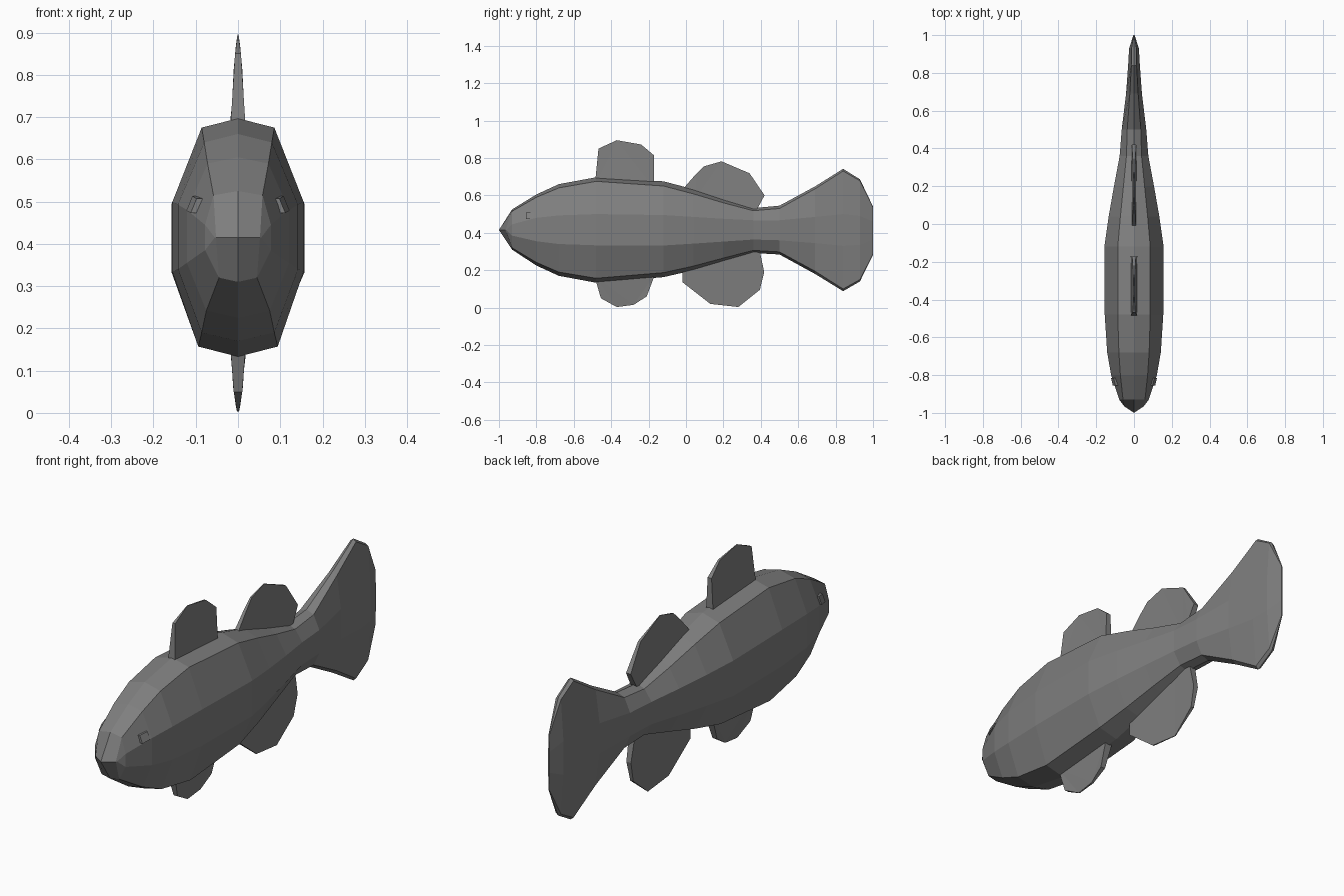
import bpy, bmesh

cube = bpy.data.objects.get("Cube")
if cube:
    bpy.data.objects.remove(cube)

grey = bpy.data.materials.new("scale_grey")
grey.use_nodes = True
grey.diffuse_color = (0.21, 0.21, 0.21, 1)
grey.node_tree.nodes["Principled BSDF"].inputs["Base Color"].default_value = (0.21, 0.21, 0.21, 1)


def finish(bm, name):
    bmesh.ops.remove_doubles(bm, verts=bm.verts, dist=0.0005)
    bmesh.ops.recalc_face_normals(bm, faces=bm.faces)
    mesh = bpy.data.meshes.new(name)
    bm.to_mesh(mesh)
    bm.free()
    mesh.materials.append(grey)
    obj = bpy.data.objects.new(name, mesh)
    bpy.context.collection.objects.link(obj)
    return obj


# Body and tail: y, top z, ridge z, upper side z, lower side z, keel z, bottom z,
# then half widths of ridge, side and keel
SECTIONS = [
    (-0.93, .525, .515, .445, .385, .320, .310, .058, .078, .045),
    (-0.80, .605, .590, .480, .355, .242, .225, .072, .121, .075),
    (-0.68, .660, .640, .493, .340, .190, .170, .080, .142, .086),
    (-0.48, .697, .675, .500, .333, .157, .133, .086, .155, .094),
    (-0.12, .675, .650, .495, .332, .187, .163, .086, .157, .094),
    (0.04, .633, .608, .485, .342, .222, .200, .072, .134, .078),
    (0.20, .580, .560, .475, .353, .265, .247, .056, .106, .060),
    (0.36, .532, .518, .467, .364, .306, .292, .040, .076, .040),
    (0.50, .545, .530, .467, .360, .298, .284, .036, .065, .036),
    (0.69, .648, .635, .485, .345, .195, .180, .022, .042, .022),
    (0.84, .742, .730, .500, .330, .100, .088, .014, .031, .014),
    (0.93, .686, .678, .490, .335, .150, .140, .013, .026, .013),
    (1.00, .540, .536, .460, .365, .287, .283, .002, .003, .002),
]
bm = bmesh.new()
# The mouth is a pointed horizontal edge
rows = [[(0, -1, .415), (.052, -.965, .415), (.055, -.96, .415),
         (.055, -.96, .415), (.052, -.965, .415), (0, -1, .415)]]
for y, t, r, u, l, k, b, wr, ws, wk in SECTIONS:
    rows.append([(0, y, t), (wr, y, r), (ws, y, u), (ws, y, l), (wk, y, k), (0, y, b)])
rings = []
for row in rows:
    loop = row + [(-x, y, z) for x, y, z in row[4:0:-1]]
    rings.append([bm.verts.new(p) for p in loop])
for a, b in zip(rings, rings[1:]):
    for i in range(10):
        j = (i + 1) % 10
        bm.faces.new((a[i], a[j], b[j], b[i]))
bm.faces.new(rings[-1])
finish(bm, "body_and_tail")


# Fins: side outlines (y, z) whose thickness tapers from root to tip
def fin(name, outline, root, tip, width):
    bm = bmesh.new()
    sides = []
    for s in (-1, 1):
        ring = []
        for y, z in outline:
            f = min(max((tip - z) / (tip - root), 0), 1)
            ring.append(bm.verts.new((s * (.001 + width * f ** 0.7), y, z)))
        sides.append(ring)
        bm.faces.new(ring)
    n = len(outline)
    for i in range(n):
        j = (i + 1) % n
        bm.faces.new((sides[0][i], sides[0][j], sides[1][j], sides[1][i]))
    bmesh.ops.triangulate(bm, faces=[f for f in bm.faces if len(f.verts) > 4])
    finish(bm, name)


fin("front_dorsal_fin", [(-.487, .66), (-.468, .85), (-.37, .895), (-.24, .872),
                         (-.172, .815), (-.172, .64)], .68, .895, .018)
fin("rear_dorsal_fin", [(-.02, .63), (.05, .71), (.095, .755), (.19, .782), (.34, .718),
                        (.42, .60), (.385, .535), (.35, .49), (.05, .58)], .52, .782, .014)
fin("pelvic_fin", [(-.49, .17), (-.455, .05), (-.37, .003), (-.28, .015),
                   (-.21, .06), (-.165, .18)], .13, .0, .018)
fin("anal_fin", [(-.018, .22), (-.018, .135), (.13, .02), (.28, .003), (.395, .095),
                 (.418, .19), (.395, .30), (.30, .32), (.05, .25)], .28, .0, .014)

# Eyes: small slanted blocks on the sides of the head
for s, name in ((1, "left_eye"), (-1, "right_eye")):
    bm = bmesh.new()
    bmesh.ops.create_cube(bm, size=1)
    for v in bm.verts:
        x, y, z = v.co
        v.co = (s * (.100 + x * .020 - z * .014 + y * .010), -.835 + y * .042, .493 + z * .034 + y * .006)
    finish(bm, name)
